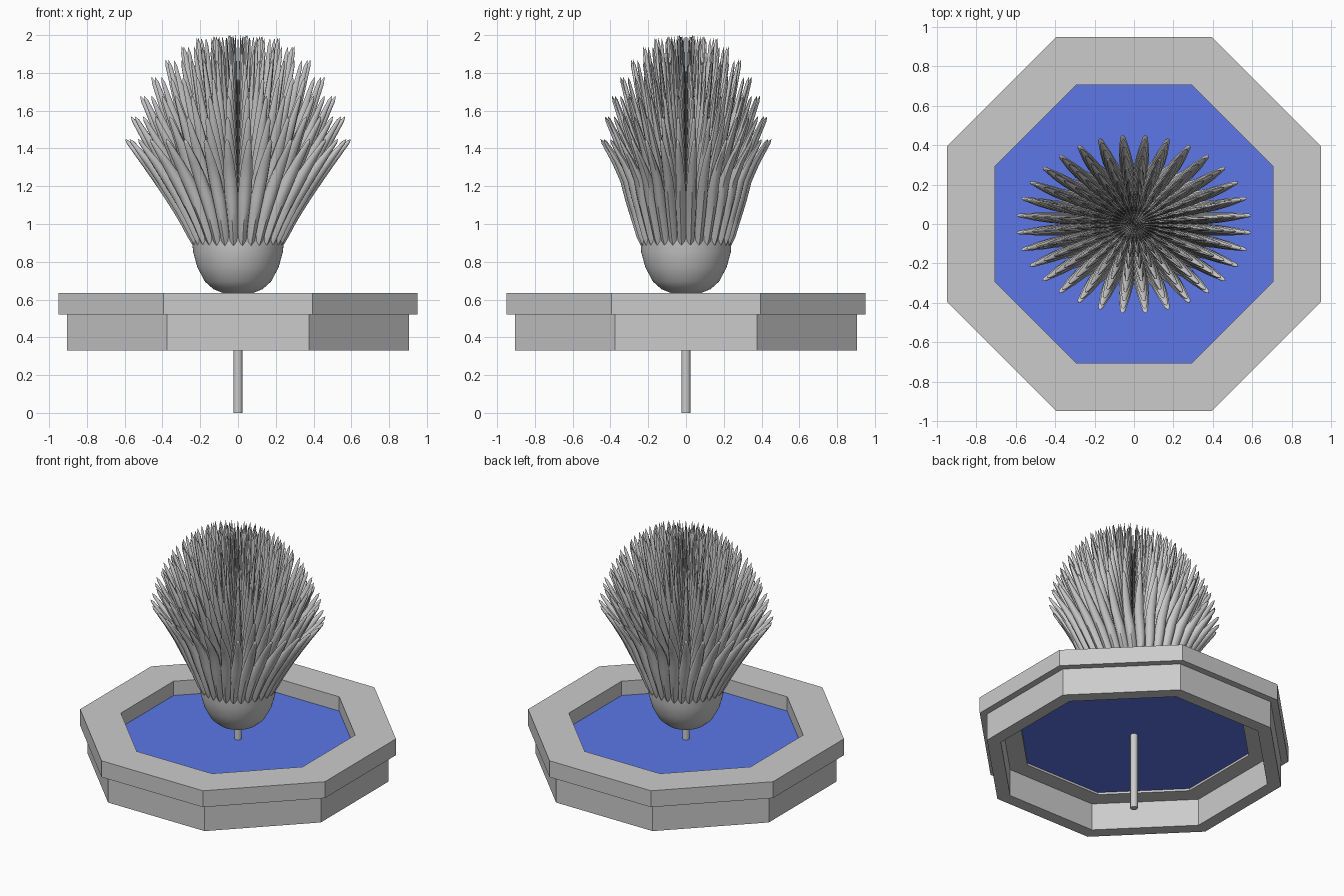
import bpy, bmesh, math
from mathutils import Vector

if "Cube" in bpy.data.objects:
    bpy.data.objects.remove(bpy.data.objects["Cube"])


def material(name, rgb):
    m = bpy.data.materials.new(name)
    m.diffuse_color = (*rgb, 1)
    m.use_nodes = True
    m.node_tree.nodes["Principled BSDF"].inputs["Base Color"].default_value = m.diffuse_color
    return m


GREY = material("stone_grey", (0.6, 0.6, 0.6))
BLUE = material("water_blue", (0.11, 0.19, 0.83))


def finish(bm, name, mat, smooth=False):
    bmesh.ops.recalc_face_normals(bm, faces=bm.faces)
    me = bpy.data.meshes.new(name)
    bm.to_mesh(me)
    bm.free()
    me.materials.append(mat)
    ob = bpy.data.objects.new(name, me)
    bpy.context.collection.objects.link(ob)
    if smooth:
        bpy.ops.object.select_all(action='DESELECT')
        ob.select_set(True)
        bpy.context.view_layer.objects.active = ob
        bpy.ops.object.shade_smooth_by_angle(angle=math.radians(50))
    return ob


def octagon(bm, apothem, z):
    r = apothem / math.cos(math.pi / 8)
    return [bm.verts.new((r * math.cos((i + .5) * math.pi / 4),
                          r * math.sin((i + .5) * math.pi / 4), z)) for i in range(8)]


def bridge(bm, a, b):
    n = len(a)
    for i in range(n):
        j = (i + 1) % n
        bm.faces.new((a[i], a[j], b[j], b[i]))


def octagon_ring(name, outer, inner, z0, z1):
    bm = bmesh.new()
    loops = [octagon(bm, a, z) for a, z in
             ((outer, z0), (outer, z1), (inner, z1), (inner, z0))]
    for i in range(4):
        bridge(bm, loops[i], loops[(i + 1) % 4])
    finish(bm, name, GREY)


# Basin: lower wall and overhanging rim
octagon_ring("basin_wall", 0.905, 0.82, 0.33, 0.52)
octagon_ring("basin_rim", 0.95, 0.705, 0.52, 0.635)

# Water surface
bm = bmesh.new()
bm.faces.new(octagon(bm, 0.705, 0.535))
finish(bm, "water_surface", BLUE)

# Supply pipe
bm = bmesh.new()
bmesh.ops.create_cone(bm, cap_ends=True, segments=16, radius1=0.024, radius2=0.024, depth=0.66)
bmesh.ops.translate(bm, verts=bm.verts, vec=(0, 0, 0.33))
finish(bm, "supply_pipe", GREY, True)


# The spray turns from round at the bulb to oval at the top
def y_scale(z):
    return 1 - 0.242 * max(0, min(1, (z - 0.9) / 0.35))


# Spray bulb
PROFILE = [(.08, .635), (.13, .655), (.175, .695), (.215, .77), (.237, .85),
           (.245, .92), (.255, .98), (.283, 1.05), (.30, 1.10)]
bm = bmesh.new()
SEG = 64
loops = [[bm.verts.new((r * math.cos(i * math.tau / SEG),
                        r * math.sin(i * math.tau / SEG) * y_scale(z), z))
          for i in range(SEG)] for r, z in PROFILE]
for a, b in zip(loops, loops[1:]):
    bridge(bm, a, b)
bm.faces.new(loops[0])
bm.faces.new(loops[-1])
finish(bm, "spray_bulb", GREY, True)

# Water jets: rings of curved tapering spikes, all in the same 32 directions
TIPS = [(.60, 1.45), (.57, 1.57), (.52, 1.68), (.46, 1.78), (.385, 1.87),
        (.30, 1.94), (.22, 1.985), (.13, 1.995), (.05, 2.0)]
COUNT, STEPS, SIDES = 32, 9, 8


def add_jet(bm, tip, ang):
    k = tip[0] / 0.6
    p0, p1, p2 = Vector((.195 * k, .85)), Vector((.225 * k, 1.02)), Vector(tip)
    out = Vector((math.cos(ang), math.sin(ang), 0))
    side = Vector((-math.sin(ang), math.cos(ang), 0))
    prev = None

    def place(r, z, s):
        v = out * r + side * s
        return bm.verts.new((v.x, v.y * y_scale(z), z))

    for i in range(STEPS):
        t = 0.98 * i / (STEPS - 1)
        p = p0 * (1 - t) ** 2 + p1 * 2 * t * (1 - t) + p2 * t * t
        d = ((p1 - p0) * (1 - t) + (p2 - p1) * t).normalized()
        across = p.x * math.tan(math.pi / COUNT) * (1.1 * (1 - t ** 3) + .15)
        depth = .035 * (1 - t ** 3) * min(1, .5 + 2 * t) + .008
        ring = []
        for j in range(SIDES):
            a = j * math.tau / SIDES
            c = depth * math.cos(a)
            ring.append(place(p.x + d.y * c, p.y - d.x * c, across * math.sin(a)))
        if prev:
            bridge(bm, prev, ring)
        prev = ring
    end = place(tip[0], tip[1], 0)
    for j in range(SIDES):
        bm.faces.new((prev[j], prev[(j + 1) % SIDES], end))


bm = bmesh.new()
for tip in TIPS:
    for n in range(COUNT):
        add_jet(bm, tip, (n + .5) * math.tau / COUNT)
finish(bm, "water_jets", GREY, True)
